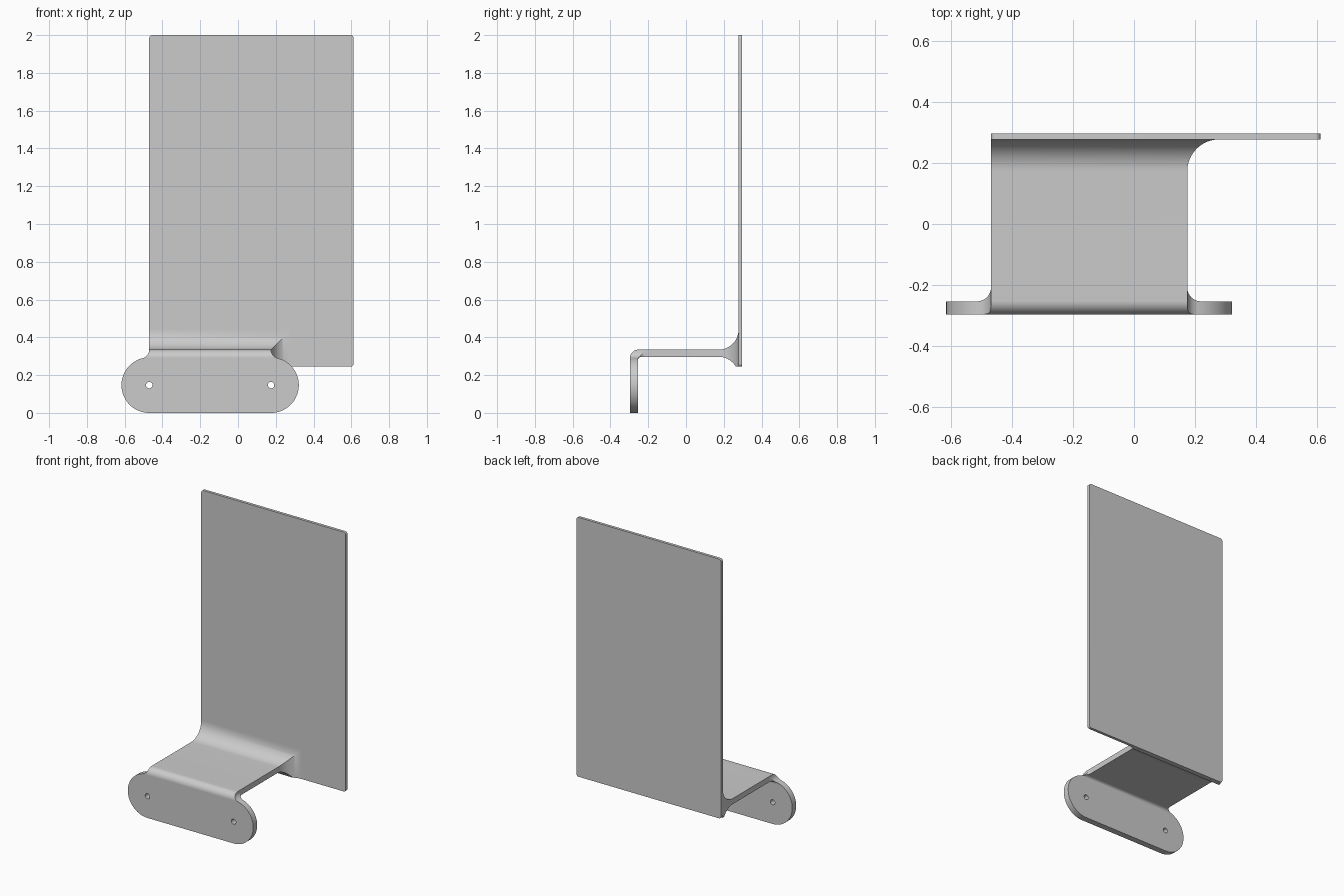
import bpy, bmesh
from math import sin, cos, radians

if "Cube" in bpy.data.objects:
    bpy.data.objects.remove(bpy.data.objects["Cube"])

mat = bpy.data.materials.new("light_grey_metal")
mat.use_nodes = True
grey = (0.6, 0.6, 0.6, 1)
mat.diffuse_color = grey
mat.node_tree.nodes["Principled BSDF"].inputs["Base Color"].default_value = grey


def arc(cx, cy, r, a0, a1, n=16):
    """Points on an arc, angles in degrees."""
    steps = [radians(a0 + (a1 - a0) * i / n) for i in range(n + 1)]
    return [(cx + r * cos(a), cy + r * sin(a)) for a in steps]


def prism(name, outline, axis, lo, hi):
    """Extrude a flat outline along an axis from lo to hi."""
    place = {"x": lambda p, d: (d, p[0], p[1]),
             "y": lambda p, d: (p[0], d, p[1]),
             "z": lambda p, d: (p[0], p[1], d)}[axis]
    bm = bmesh.new()
    a = [bm.verts.new(place(p, lo)) for p in outline]
    b = [bm.verts.new(place(p, hi)) for p in outline]
    bm.faces.new(a)
    bm.faces.new(b)
    for i in range(len(a)):
        j = (i + 1) % len(a)
        bm.faces.new((a[i], a[j], b[j], b[i]))
    bmesh.ops.recalc_face_normals(bm, faces=bm.faces)
    mesh = bpy.data.meshes.new(name)
    bm.to_mesh(mesh)
    bm.free()
    obj = bpy.data.objects.new(name, mesh)
    bpy.context.collection.objects.link(obj)
    return obj


def activate(obj):
    bpy.ops.object.select_all(action="DESELECT")
    obj.select_set(True)
    bpy.context.view_layer.objects.active = obj


def combine(obj, other, operation):
    """Apply a boolean and discard the helper."""
    activate(obj)
    mod = obj.modifiers.new("combine", "BOOLEAN")
    mod.operation, mod.object, mod.solver = operation, other, "EXACT"
    bpy.ops.object.modifier_apply(modifier=mod.name)
    bpy.data.objects.remove(other)


def finish(obj):
    obj.data.materials.clear()
    obj.data.materials.append(mat)
    activate(obj)
    bpy.ops.object.shade_smooth_by_angle(angle=radians(30))


MID, HALF = -0.1475, 0.3225       # shelf centre and half width
FRONT, INNER, BACK = -0.297, -0.255, 0.278
TIP, NECK, GUSSET = 0.147, 0.0467, 0.105


def shift(points):
    return [(x + MID, y) for x, y in points]


# Side profile: flange, bend, shelf and flared root
side = ([(FRONT, -0.05)] + arc(FRONT + 0.045, 0.29, 0.045, 180, 90)
        + arc(BACK - GUSSET, 0.335 + GUSSET, GUSSET, -90, 0)
        + [(0.35, 0.44), (0.35, 0.245)]
        + arc(BACK - GUSSET, 0.297 - GUSSET, GUSSET, 30.3, 90)
        + arc(INNER + 0.02, 0.277, 0.02, 90, 180) + [(INNER, -0.05)])
bracket = prism("mounting_bracket", side, "x", -0.9, 0.9)

# Plan outline: filleted behind the flange and at the free side of the panel
corner = arc(-HALF - 0.045, -0.209, 0.045, -90, 0)
left = [(-0.6, -0.4), (-0.6, -0.254)] + corner + [(-HALF, BACK)]
right = (arc(HALF + GUSSET, BACK - GUSSET, GUSSET, 90, 180)
         + [(-x, y) for x, y in reversed(corner)] + [(0.6, -0.254), (0.6, -0.4)])
combine(bracket, prism("plan", shift(left + right), "z", -0.2, 0.6), "INTERSECT")

# Front outline: rounded tips narrowing through a neck to the shelf
half = (arc(-HALF, TIP, TIP, 270, 104, 32)
        + arc(-HALF - NECK, 0.335, NECK, -76, 0) + [(-HALF, 0.5)])
outline = half + [(-x, y) for x, y in reversed(half)]
limit = prism("front_outline", shift(outline), "y", -0.4, -0.18)
rear = prism("rear", [(-0.8, -0.1), (0.8, -0.1), (0.8, 0.6), (-0.8, 0.6)],
             "y", -0.19, 0.5)
combine(limit, rear, "UNION")
combine(bracket, limit, "INTERSECT")

# Screw holes
for s in (-1, 1):
    ring = arc(MID + s * HALF, TIP, 0.017, 0, 345, 23)
    combine(bracket, prism("hole", ring, "y", -0.4, -0.2), "DIFFERENCE")
finish(bracket)

# Tall thin panel with slightly rounded corners
x0, x1, z0, z1, r = -0.47, 0.612, 0.245, 2.0, 0.016
sheet = (arc(x0 + r, z0 + r, r, 180, 270, 6) + arc(x1 - r, z0 + r, r, 270, 360, 6)
         + arc(x1 - r, z1 - r, r, 0, 90, 6) + arc(x0 + r, z1 - r, r, 90, 180, 6))
finish(prism("back_panel", sheet, "y", BACK, 0.297))
